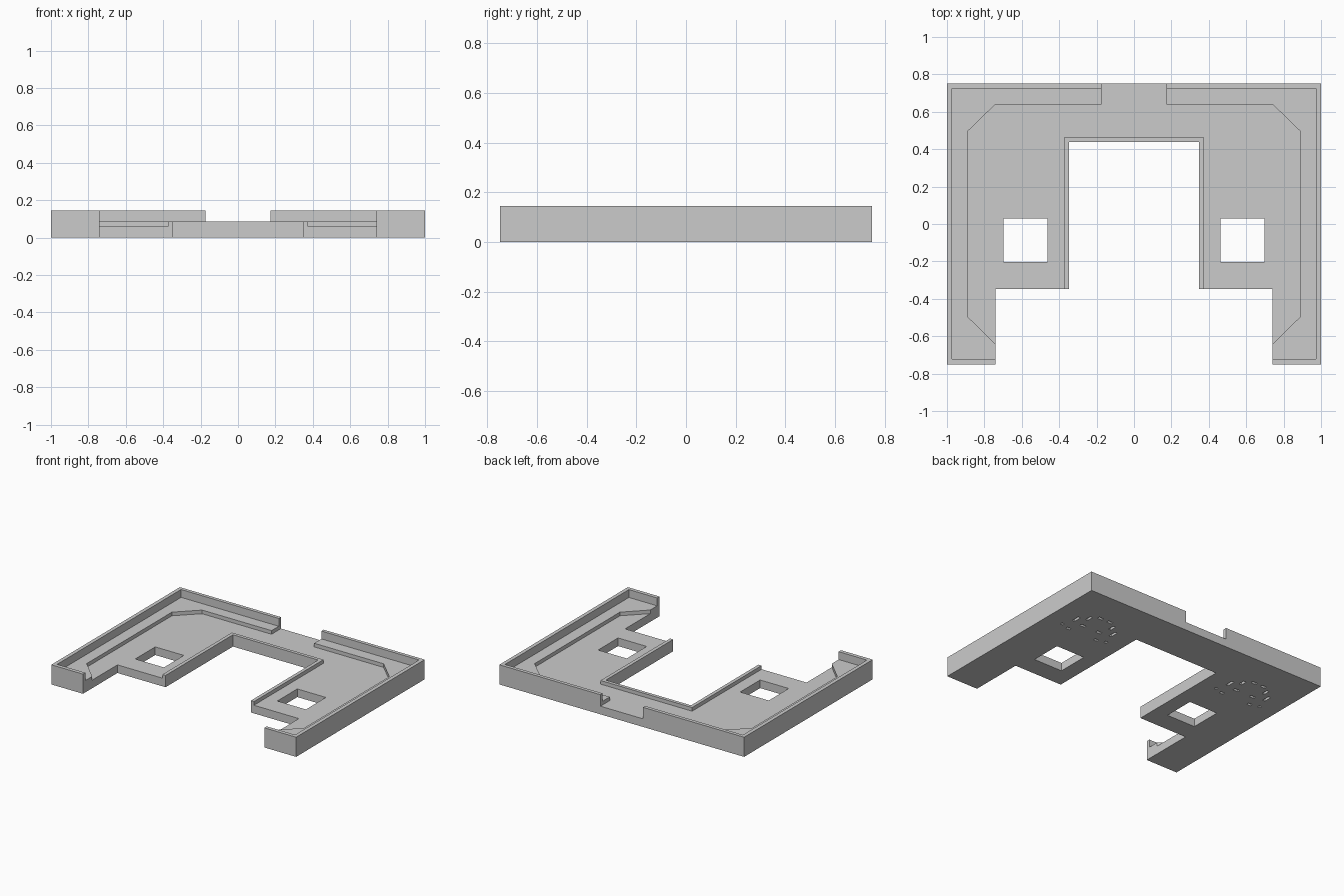
import bpy
import bmesh

cube = bpy.data.objects.get("Cube")
if cube:
    bpy.data.objects.remove(cube, do_unlink=True)

grey = bpy.data.materials.new("light grey plastic")
grey.use_nodes = True
colour = (0.6, 0.6, 0.6, 1)
grey.diffuse_color = colour
grey.node_tree.nodes["Principled BSDF"].inputs["Base Color"].default_value = colour

FLOOR, LEDGE, TOP = 0.06, 0.087, 0.145


def prism(name, outlines, z0, z1):
    """Extrude one or more separate outlines from z0 to z1."""
    bm = bmesh.new()
    for outline in outlines:
        face = bm.faces.new([bm.verts.new((x, y, z0)) for x, y in outline])
        new = bmesh.ops.extrude_face_region(bm, geom=[face])["geom"]
        for v in new:
            if isinstance(v, bmesh.types.BMVert):
                v.co.z = z1
    bmesh.ops.recalc_face_normals(bm, faces=bm.faces)
    mesh = bpy.data.meshes.new(name)
    bm.to_mesh(mesh)
    bm.free()
    mesh.materials.append(grey)
    obj = bpy.data.objects.new(name, mesh)
    bpy.context.collection.objects.link(obj)
    return obj


def mirrored(half):
    """Close a half outline by reflecting it across x = 0."""
    return half + [(-x, y) for x, y in reversed(half)]


def box(x0, x1, y0, y1):
    return [(x0, y0), (x1, y0), (x1, y1), (x0, y1)]


def carve(target, outlines, z0, z1):
    cutter = prism("cutter", outlines, z0, z1)
    cutter.hide_render = True
    mod = target.modifiers.new("carve", 'BOOLEAN')
    mod.operation = 'DIFFERENCE'
    mod.solver = 'EXACT'
    mod.object = cutter
    bpy.context.view_layer.objects.active = target
    bpy.ops.object.modifier_apply(modifier=mod.name)
    bpy.data.objects.remove(cutter, do_unlink=True)


# U-shaped block with two longer outer legs
tray = prism("tray", [mirrored([
    (0.348, 0.438), (0.348, -0.348), (0.741, -0.348),
    (0.741, -0.75), (1, -0.75), (1, 0.75)])], 0, TOP)

# Space inside the tall outer wall, down to the ledge and inner rim
carve(tray, [box(-0.972, 0.972, -0.722, 0.724)], LEDGE, 0.3)

# Deeper floor with chamfered corners, bounded by the inner rim
carve(tray, [mirrored([
    (0.374, 0.463), (0.374, -0.642), (0.741, -0.642),
    (0.888, -0.497), (0.888, 0.497), (0.741, 0.64)])], FLOOR, 0.3)

# Opening in the back wall
carve(tray, [box(-0.174, 0.174, 0.6, 0.8)], FLOOR, 0.3)

# Square through holes
carve(tray, [box(s * 0.58 - 0.117, s * 0.58 + 0.117, -0.203, 0.03)
             for s in (-1, 1)], -0.1, 0.3)

# Abstract pattern of small slots engraved underneath
slots = []
for centre in (-0.67, 0.67):
    for side in (-1, 1):
        for x, y, w, h in ((0.04, 0.12, 0.04, 0.02), (0.1, 0.07, 0.02, 0.05),
                           (0.16, 0.01, 0.02, 0.06), (0.07, -0.03, 0.04, 0.02),
                           (0.12, -0.12, 0.03, 0.02), (0.19, -0.1, 0.02, 0.02)):
            cx, cy = centre + side * x, 0.38 + y
            slots.append(box(cx - w / 2, cx + w / 2, cy - h / 2, cy + h / 2))
carve(tray, slots, -0.1, 0.03)
